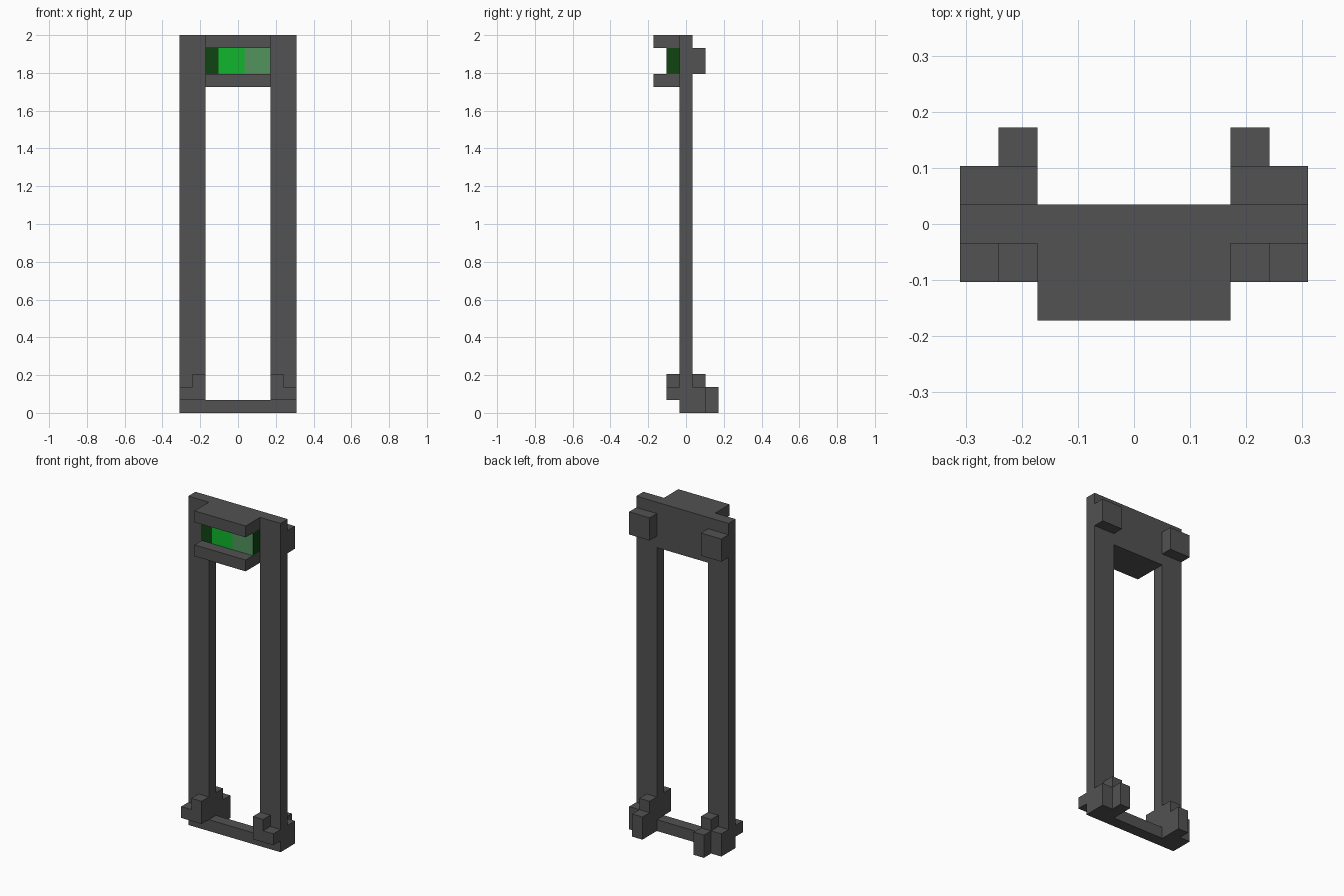
import bpy, bmesh

if "Cube" in bpy.data.objects:
    bpy.data.objects.remove(bpy.data.objects["Cube"])

U = 2 / 29  # one block of the model's grid


def material(name, rgb):
    m = bpy.data.materials.new(name)
    m.diffuse_color = (*rgb, 1)
    m.use_nodes = True
    m.node_tree.nodes["Principled BSDF"].inputs["Base Color"].default_value = m.diffuse_color
    return m


GREY = material("dark grey", (0.084, 0.084, 0.084))
DARK = material("dark green", (0.005, 0.06, 0.006))
BRIGHT = material("bright green", (0.005, 0.47, 0.025))
PALE = material("pale green", (0.085, 0.29, 0.11))


def finish(name, bm, *mats):
    bmesh.ops.recalc_face_normals(bm, faces=bm.faces[:])
    me = bpy.data.meshes.new(name)
    bm.to_mesh(me)
    bm.free()
    for m in mats:
        me.materials.append(m)
    ob = bpy.data.objects.new(name, me)
    bpy.context.collection.objects.link(ob)
    return ob


def slab(name, polys, y0, y1, mats=(GREY,)):
    """Extrude x-z polygons (in grid blocks) from y0 to y1, welding shared edges."""
    bm = bmesh.new()
    for poly in polys:
        bm.faces.new([bm.verts.new((x * U, y0 * U, z * U)) for x, z in poly])
    bmesh.ops.remove_doubles(bm, verts=bm.verts[:], dist=1e-5)
    ext = bmesh.ops.extrude_face_region(bm, geom=bm.faces[:], use_keep_orig=True)
    moved = [v for v in ext["geom"] if isinstance(v, bmesh.types.BMVert)]
    bmesh.ops.translate(bm, verts=moved, vec=(0, (y1 - y0) * U, 0))
    return finish(name, bm, *mats)


def rect(x0, x1, z0, z1):
    return [(x0, z0), (x1, z0), (x1, z1), (x0, z1)]


def both_sides(ob):
    ob.modifiers.new("mirror", "MIRROR").use_axis[0] = True


# Tall rectangular frame: four mitred pieces around the opening
outer, inner = rect(-4.5, 4.5, 0, 29), rect(-2.5, 2.5, 1, 25)
slab("frame", [[outer[i], outer[(i + 1) % 4], inner[(i + 1) % 4], inner[i]]
               for i in range(4)], -0.5, 0.5)

# Hood and shelf around the display
slab("display_hood", [rect(-2.5, 2.5, 28, 29)], -2.5, -0.5)
slab("display_shelf", [rect(-2.5, 2.5, 25, 26)], -2.5, -0.5)

# Green display in three colour bands, with dark ends
for name, x0, x1, mat in (("display_dark_band", -2.5, -1.5, DARK),
                          ("display_bright_band", -1.5, 0.5, BRIGHT),
                          ("display_pale_band", 0.5, 2.5, PALE)):
    band = slab(name, [rect(x0, x1, 26, 28)], -1.5, -0.5, (mat, DARK))
    for f in band.data.polygons:
        f.material_index = int(abs(f.normal.x) > 0.5)

# Blocks on the back of the header
both_sides(slab("rear_block", [rect(2.5, 4.5, 26, 28)], 0.5, 1.5))


# Stepped feet, front and back, plus rear toes
def steps(z0):
    return [(2.5, z0), (4.5, z0), (4.5, 2), (3.5, 2), (3.5, 3), (2.5, 3)]


both_sides(slab("front_foot", [steps(1)], -1.5, -0.5))
both_sides(slab("rear_foot", [steps(0)], 0.5, 1.5))
both_sides(slab("rear_toe", [rect(2.5, 3.5, 0, 2)], 1.5, 2.5))
